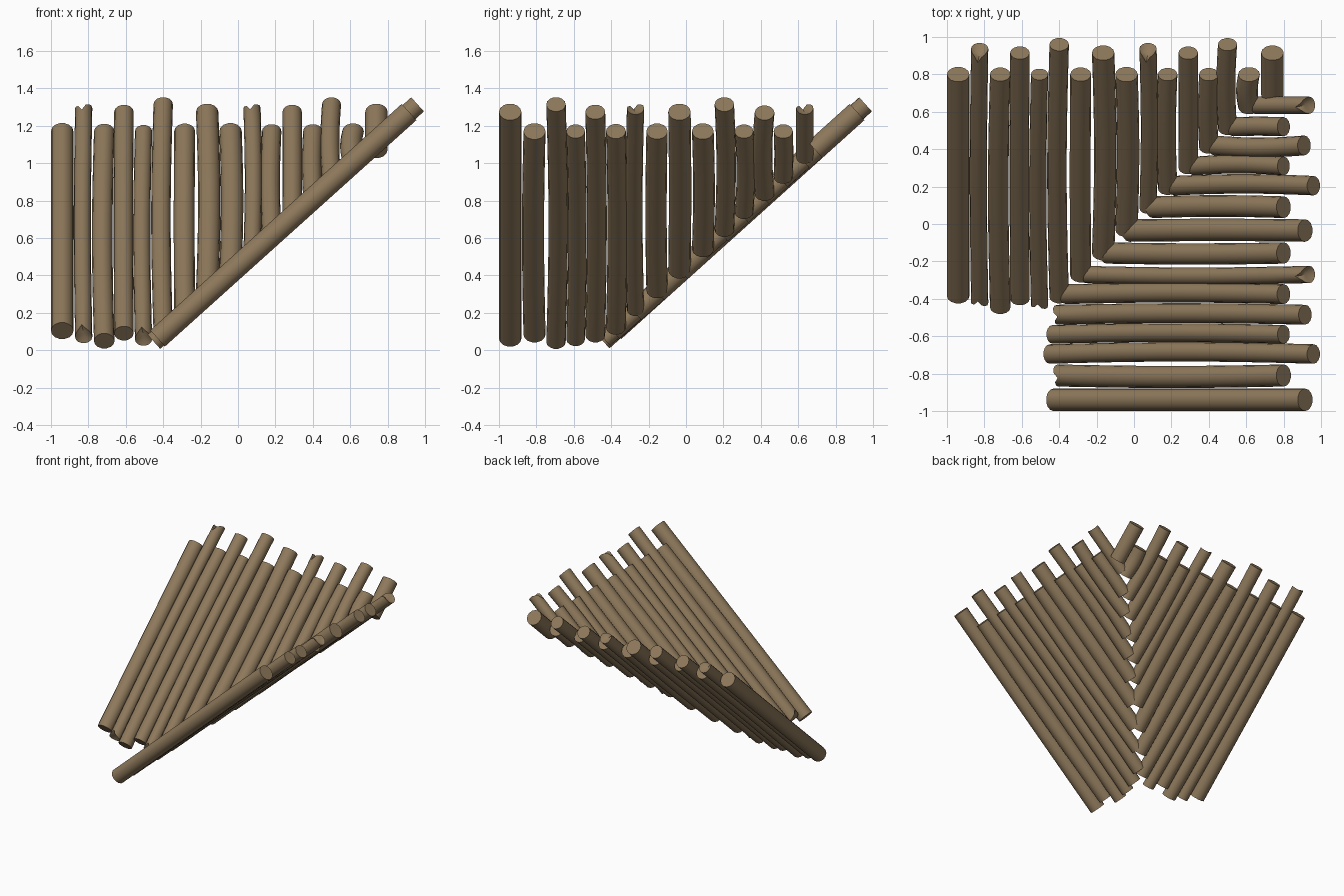
import bpy, math, random
from mathutils import Vector

if "Cube" in bpy.data.objects:
    bpy.data.objects.remove(bpy.data.objects["Cube"])

random.seed(4)
SLOPE = 0.9                      # rise of both roof planes
NORM = math.hypot(1, SLOPE)
SIDES, RINGS = 14, 8

wood = bpy.data.materials.new("weathered brown wood")
wood.diffuse_color = (0.27, 0.19, 0.105, 1)
wood.use_nodes = True
wood.node_tree.nodes["Principled BSDF"].inputs["Base Color"].default_value = wood.diffuse_color


def log(name, across, start, end, radius, plane, bow, split_low, split_high):
    """One pole: 'across' is its place along the eave, start/end run up the slope."""
    verts, faces = [], []

    def place(run, side, up, off):
        # run = axis position, side = sideways, up = along plane normal, off = along axis
        r = run - up * SLOPE / NORM + off / NORM
        z = SLOPE * run + 0.45 + up / NORM + off * SLOPE / NORM
        a = across + side
        return Vector((a, r, z) if plane == "A" else (r, a, z))

    for i in range(RINGS):
        t = i / (RINGS - 1)
        run = start + (end - start) * t
        bend = bow * math.sin(math.pi * t)
        for k in range(SIDES):
            a = 2 * math.pi * k / SIDES
            off = 0
            # splintered ends: pull a few rim points inwards
            if split_high and i == RINGS - 1:
                off = (-0.05, -0.012, 0, 0.01)[min(abs(k - 4), 3)]
            if split_low and i == 0:
                off = (0.04, 0.012, 0, -0.008)[min(abs(k - 4), 3)]
            verts.append(place(run, radius * math.cos(a) + bend, radius * math.sin(a), off))
    for i in range(RINGS - 1):
        for k in range(SIDES):
            j = (k + 1) % SIDES
            faces.append((i * SIDES + k, i * SIDES + j, (i + 1) * SIDES + j, (i + 1) * SIDES + k))
    # end caps as fans
    for base, run, split, s in ((0, start, split_low, 1), ((RINGS - 1) * SIDES, end, split_high, -1)):
        c = len(verts)
        verts.append(place(run, 0, 0, 0.02 * s if split else 0))
        for k in range(SIDES):
            j = (k + 1) % SIDES
            faces.append((base + j, base + k, c) if s == 1 else (base + k, base + j, c))
    if plane == "A":             # keep normals pointing outwards
        faces = [f[::-1] for f in faces]
    me = bpy.data.meshes.new(name)
    me.from_pydata(verts, [], faces)
    me.materials.append(wood)
    ob = bpy.data.objects.new(name, me)
    bpy.context.collection.objects.link(ob)
    bpy.context.view_layer.objects.active = ob
    ob.select_set(True)
    bpy.ops.object.shade_smooth_by_angle(angle=math.radians(40))
    ob.select_set(False)


# (across, radius, low end, high end) ; low end None = stops at the valley
LONG, MID, SHORT = 0.96, 0.915, 0.80
back_logs = [(-0.94, 0.060, -0.385, SHORT), (-0.825, 0.046, -0.415, 0.93), (-0.715, 0.055, -0.445, SHORT),
             (-0.61, 0.052, -0.40, MID), (-0.505, 0.046, -0.43, SHORT), (-0.40, 0.052, -0.39, LONG),
             (-0.285, 0.056, None, SHORT), (-0.165, 0.060, None, MID), (-0.04, 0.060, None, SHORT),
             (0.075, 0.046, None, 0.93), (0.18, 0.052, None, SHORT), (0.29, 0.052, None, MID),
             (0.40, 0.052, None, SHORT), (0.50, 0.051, None, LONG), (0.615, 0.058, None, SHORT),
             (0.74, 0.060, None, MID)]
right_logs = [(-0.94, 0.060, -0.43, MID), (-0.81, 0.059, -0.40, SHORT), (-0.695, 0.052, -0.45, LONG),
              (-0.59, 0.050, -0.435, SHORT), (-0.485, 0.053, -0.405, MID), (-0.375, 0.053, None, SHORT),
              (-0.27, 0.046, None, 0.93), (-0.155, 0.057, None, SHORT), (-0.035, 0.060, None, MID),
              (0.09, 0.058, None, SHORT), (0.205, 0.052, None, LONG), (0.31, 0.050, None, SHORT),
              (0.42, 0.053, None, 0.91), (0.52, 0.051, None, SHORT), (0.635, 0.046, None, 0.93)]

for plane, label, logs in (("A", "back_slope_log", back_logs), ("B", "right_slope_log", right_logs)):
    for n, (across, r, low, high) in enumerate(logs, 1):
        edge = n in (1, len(logs))
        bow = 0 if edge else random.uniform(-0.014, 0.014)
        start = low if low is not None else across + 0.01
        if plane == "A" and across > 0.7:
            start = 0.69
        log(f"{label}_{n:02d}", across, start, high, r, plane, bow,
            split_low=low is not None and n in (2, 5), split_high=r == 0.046 and high > 0.9)
